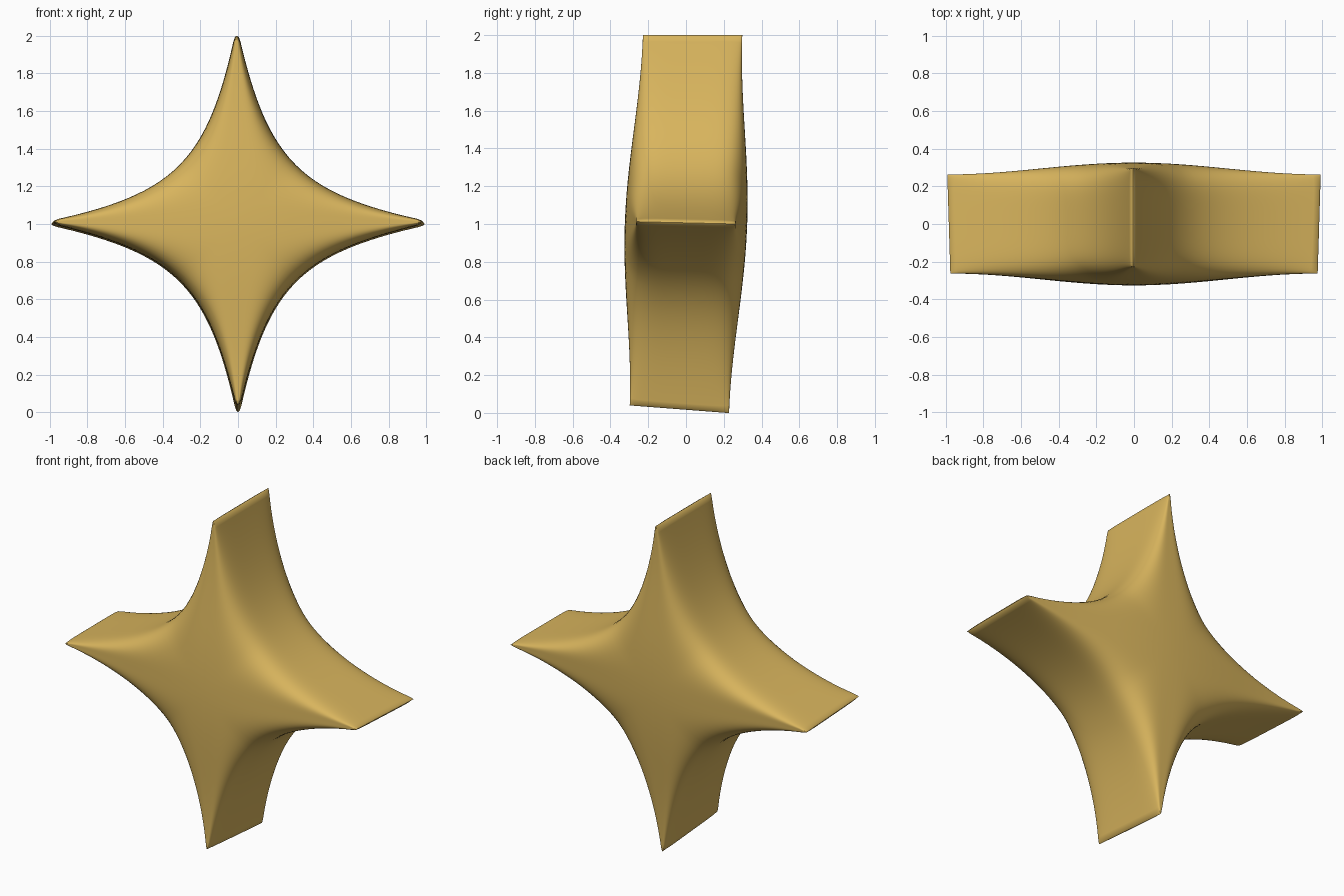
import bpy, bmesh, math

if "Cube" in bpy.data.objects:
    bpy.data.objects.remove(bpy.data.objects["Cube"])

# Single gold colour
gold = bpy.data.materials.new("gold")
gold.diffuse_color = (0.69, 0.46, 0.11, 1)
gold.use_nodes = True
gold.node_tree.nodes["Principled BSDF"].inputs["Base Color"].default_value = gold.diffuse_color

STEPS, RINGS, SOFT = 40, 16, 5.5


def bezier(p0, p1, p2, p3, t):
    u = 1 - t
    return tuple(u**3 * a + 3 * u*u*t * b + 3 * u*t*t * c + t**3 * d
                 for a, b, c, d in zip(p0, p1, p2, p3))


# Outline: one concave quarter from the top tip to the right tip, turned four times
quarter = [(0, 1), (0.01, 0.994)]
for i in range(STEPS + 1):
    t = (1 - math.cos(math.pi * i / STEPS)) / 2
    quarter.append(bezier((0.019, 0.97), (0.165, 0.34), (0.34, 0.165), (0.97, 0.019), t))
quarter += [(0.994, 0.01), (1, 0)]

# Soft section from the arm ridge (0) to the side wall (1): (width share, depth share)
mid = 0.5 ** (1 / SOFT)
ramp = [mid * i / RINGS for i in range(RINGS + 1)]
half = [(c, (1 - c**SOFT) ** (1 / SOFT)) for c in ramp]
half += [(v, c) for c, v in reversed(half[:-1])]
section = [(c, -v) for c, v in half] + [(c, v) for c, v in reversed(half[:-1])]


def toward_ridge(x, z, c):
    """Slide an outline point toward the ridge line of its own arm."""
    gap = abs(z - x)
    ridge = gap * gap / (gap + 0.1 * (1 - gap))
    rx, rz = (0, ridge) if z > x else (ridge, 0)
    return rx + (x - rx) * c, rz + (z - rz) * c


def depth(r):
    """Half thickness, swelling gently toward the centre."""
    return 0.263 + 0.061 * math.cos(math.pi * min(r, 1) / 2) ** 2


def place(x, y, z):
    """Slight hand-made lean of the arms."""
    front = (0.27 - y) / 0.52
    return (x * (0.992 - 0.016 * front) - 0.006 * max(0, z),
            y + 0.035 * z,
            1 + z + max(0, -z) * 0.04 * (0.25 - y) / 0.52 + 0.012 * abs(x) * front)


# Star body
bm = bmesh.new()
for turn in range(4):
    columns = []
    for px, pz in quarter:
        column = []
        for c, v in section:
            x, z = toward_ridge(px, pz, c)
            y = v * depth(math.hypot(x, z))
            for _ in range(turn):
                x, z = z, -x
            column.append(bm.verts.new(place(x, y, z)))
        columns.append(column)
    for a, b in zip(columns, columns[1:]):
        for j in range(len(a) - 1):
            bm.faces.new((a[j], a[j + 1], b[j + 1], b[j]))
bmesh.ops.remove_doubles(bm, verts=bm.verts, dist=0.0002)
bmesh.ops.dissolve_degenerate(bm, edges=bm.edges, dist=0.0001)
bmesh.ops.recalc_face_normals(bm, faces=bm.faces)

mesh = bpy.data.meshes.new("star_body")
bm.to_mesh(mesh)
bm.free()
mesh.materials.append(gold)
star = bpy.data.objects.new("star_body", mesh)
bpy.context.collection.objects.link(star)
bpy.context.view_layer.objects.active = star
star.select_set(True)
bpy.ops.object.shade_smooth_by_angle(angle=math.radians(50))
